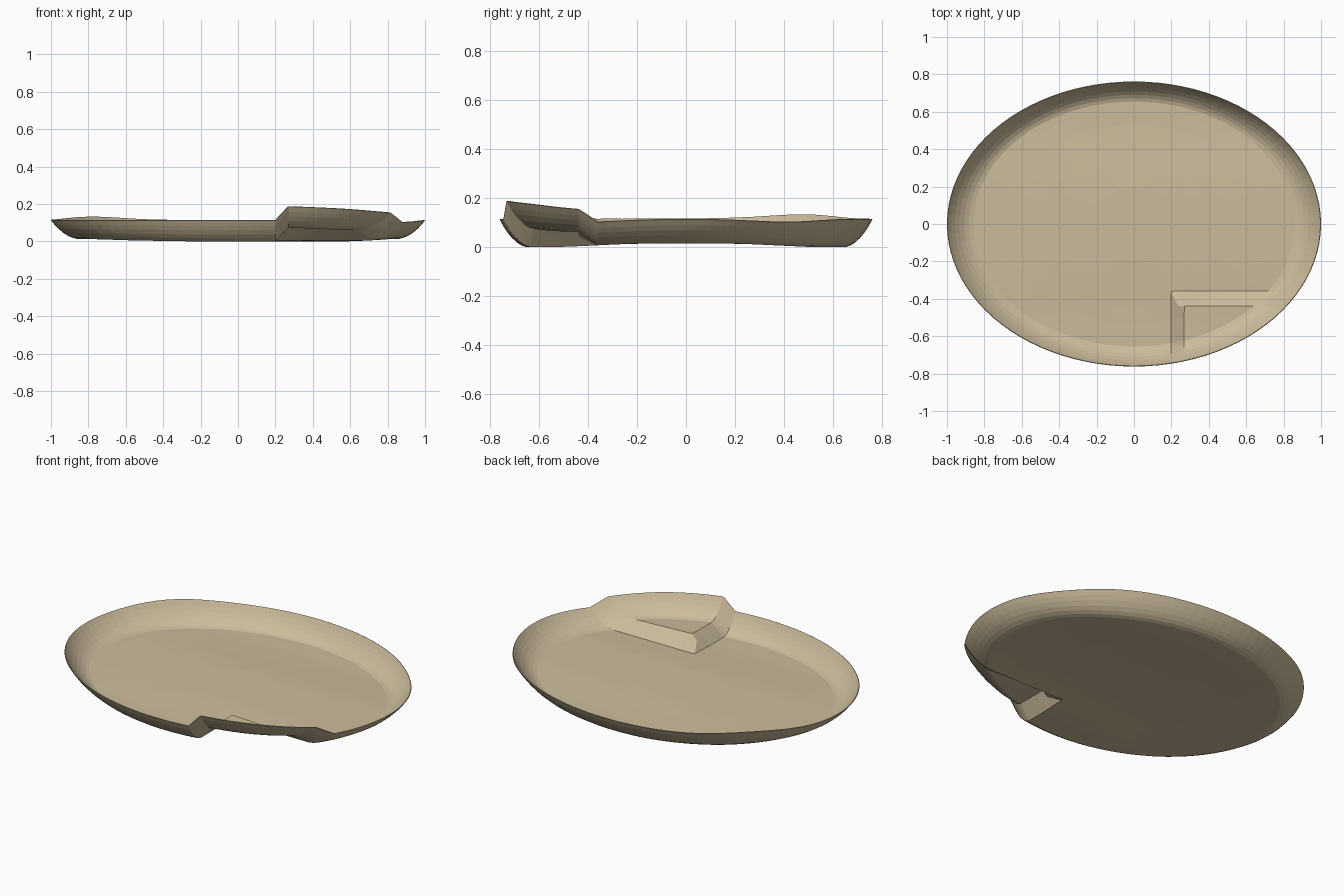
import bpy, bmesh, math

if "Cube" in bpy.data.objects:
    bpy.data.objects.remove(bpy.data.objects["Cube"])

A, B = 1.0, 0.762      # half length and half width of the oval
SEG = 96


def ramp(a, b, v):
    return max(0.0, min(1.0, (v - a) / (b - a)))


def bump(x, y, cx, cy, r):
    return math.exp(-((x - cx) ** 2 + (y - cy) ** 2) / r ** 2)


# Radial profile of the dish: (fraction of radius, height fraction of wall)
profile = [(0.25, 0), (0.5, 0), (0.7, 0), (0.8, 0), (0.86, 0.0), (0.885, 0.06),
           (0.91, 0.17), (0.935, 0.33), (0.96, 0.54), (0.98, 0.75), (1.0, 1.0)]


def wall(t):
    for (t0, h0), (t1, h1) in zip(profile, profile[1:]):
        if t <= t1:
            return h0 + (h1 - h0) * ramp(t0, t1, t)
    return 1.0


# Flat oval sheet of concentric rings
bm = bmesh.new()
centre = bm.verts.new((0, 0, 0))
prev = None
for t, h in profile:
    ring = [bm.verts.new((A * t * math.cos(2 * math.pi * i / SEG),
                          B * t * math.sin(2 * math.pi * i / SEG), 0)) for i in range(SEG)]
    for i in range(SEG):
        j = (i + 1) % SEG
        if prev:
            bm.faces.new((prev[i], ring[i], ring[j], prev[j]))
        else:
            bm.faces.new((centre, ring[i], ring[j]))
    prev = ring

# Straight creases for the floor panels and the raised corner
cuts = [((0, y, 0), (0, 1, 0)) for y in (0.26, -0.26, -0.36, -0.44)]
cuts += [((x, 0, 0), (1, 0, 0)) for x in (0.2, 0.27)]
for co, no in cuts:
    bmesh.ops.bisect_plane(bm, geom=bm.verts[:] + bm.edges[:] + bm.faces[:],
                           dist=1e-5, plane_co=co, plane_no=no)

# Shape the floor, the upturned rim and the raised corner
for v in bm.verts:
    x, y, _ = v.co
    t = math.hypot(x / A, y / B)
    floor = 0.018 - 0.014 * ramp(0.2, 0.5, abs(y)) * ramp(-1.1, -0.2, x)
    rim = 0.117 + 0.018 * bump(x, y, -0.78, 0.48, 0.28)
    rim -= 0.012 * (bump(x, y, 0.85, 0.42, 0.25) + bump(x, y, 0.85, -0.42, 0.25))
    w = wall(t)
    lift = ramp(0.2, 0.27, x) * ramp(-0.36, -0.44, y) * (0.074 - 0.04 * (x - 0.27))
    v.co.z = floor + (rim - floor) * w + lift

low = min(v.co.z for v in bm.verts)
for v in bm.verts:
    v.co.z -= low
bmesh.ops.recalc_face_normals(bm, faces=bm.faces[:])
if sum(f.normal.z for f in bm.faces) < 0:
    bmesh.ops.reverse_faces(bm, faces=bm.faces[:])
mesh = bpy.data.meshes.new("oval_dish")
bm.to_mesh(mesh)
bm.free()
dish = bpy.data.objects.new("oval_dish", mesh)
bpy.context.collection.objects.link(dish)

# Thin wall
mod = dish.modifiers.new("thickness", 'SOLIDIFY')
mod.thickness = 0.004
mod.offset = 1

# Tan clay colour
mat = bpy.data.materials.new("tan")
mat.diffuse_color = (0.60, 0.50, 0.33, 1)
mat.use_nodes = True
mat.node_tree.nodes["Principled BSDF"].inputs["Base Color"].default_value = mat.diffuse_color
mesh.materials.append(mat)
